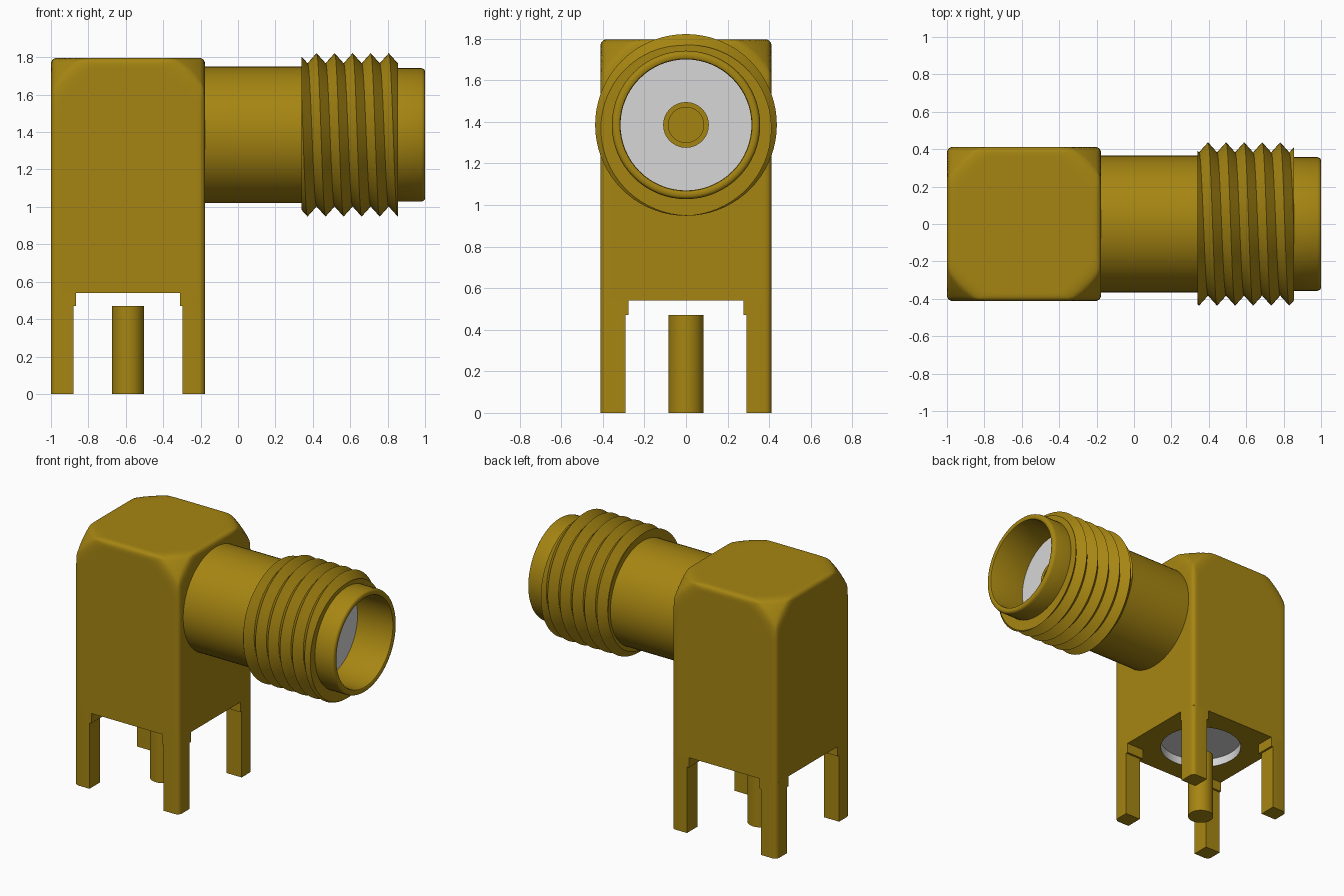
import bpy, bmesh, math
from mathutils import Vector

if "Cube" in bpy.data.objects:
    bpy.data.objects.remove(bpy.data.objects["Cube"], do_unlink=True)


def material(name, rgb):
    m = bpy.data.materials.new(name)
    m.use_nodes = True
    m.diffuse_color = (*rgb, 1)
    m.node_tree.nodes["Principled BSDF"].inputs["Base Color"].default_value = (*rgb, 1)
    return m


GOLD = material("gold plating", (0.38, 0.235, 0.006))
GREY = material("pale insulator", (0.68, 0.68, 0.68))

AXIS_Z = 1.385          # height of the barrel axis
CX = -0.588             # middle of the body in x
H = 0.412               # half width of the body
FILLET = 0.032
BASE = 0.54             # underside of the body
TAU = 2 * math.pi


def finish(bm, name, mat, angle=35, fix_normals=True):
    bmesh.ops.remove_doubles(bm, verts=bm.verts, dist=1e-5)
    if fix_normals:
        bmesh.ops.recalc_face_normals(bm, faces=bm.faces)
    me = bpy.data.meshes.new(name)
    bm.to_mesh(me)
    bm.free()
    me.materials.append(mat)
    ob = bpy.data.objects.new(name, me)
    bpy.context.collection.objects.link(ob)
    bpy.ops.object.select_all(action='DESELECT')
    ob.select_set(True)
    bpy.context.view_layer.objects.active = ob
    bpy.ops.object.shade_smooth_by_angle(angle=math.radians(angle))
    return ob


def sheet(bm, rows):
    """Quads between rows of points."""
    vs = [[bm.verts.new(p) for p in row] for row in rows]
    for a, b in zip(vs, vs[1:]):
        for i in range(len(a) - 1):
            bm.faces.new((a[i], a[i + 1], b[i + 1], b[i]))


def lathe(name, profile, mat, place, n=64):
    """Turn (along, radius) points round an axis; place maps them to space."""
    bm = bmesh.new()
    sheet(bm, [[place(t, r, TAU * i / n) for i in range(n + 1)] for t, r in profile])
    bmesh.ops.dissolve_degenerate(bm, edges=bm.edges, dist=1e-6)
    return finish(bm, name, mat)


def along_x(t, r, a):
    return (t, -r * math.sin(a), AXIS_Z + r * math.cos(a))


def along_z(t, r, a):
    return (CX + r * math.cos(a), r * math.sin(a), t)


def body_point(x, y, z):
    """Push a box point onto the filleted box with ball-rounded top corners."""
    p = Vector((x, y, max(z, 0)))
    q = p.copy()
    k, ball = H - FILLET, 0.62 - FILLET
    for _ in range(12):
        if q.length > ball:
            q *= ball / q.length
        q = Vector([max(-k, min(k, c)) for c in q])
    q += (p - q).normalized() * FILLET
    return (CX + q.x, q.y, AXIS_Z + q.z + min(z, 0))


# Body: top and four sides
edge = [H - d for d in (0, 0.008, 0.018, 0.032)]
half = [0.36 * i / 12 for i in range(13)] + edge[::-1]
ticks = [-t for t in half[:0:-1]] + half
heights = [BASE - AXIS_Z] + half
bm = bmesh.new()
sheet(bm, [[body_point(x, y, H) for x in ticks] for y in ticks])
for s in (-H, H):
    sheet(bm, [[body_point(s, t, z) for t in ticks] for z in heights])
    sheet(bm, [[body_point(t, s, z) for t in ticks] for z in heights])
finish(bm, "body", GOLD, 40)

# Underside plate with a round opening
bm = bmesh.new()
inner, outer = [], []
for i in range(65):
    c, s = math.cos(TAU * i / 64), math.sin(TAU * i / 64)
    m = H / max(abs(c), abs(s))
    inner.append((CX + 0.27 * c, 0.27 * s, BASE))
    outer.append(body_point(c * m, s * m, BASE - AXIS_Z))
sheet(bm, [outer, inner])
finish(bm, "underside_plate", GOLD)

# Recessed insulator under the body
lathe("lower_insulator", [(BASE, 0.27), (0.6, 0.27), (0.6, 0.0)], GREY, along_z)

# Four legs, each with a slightly wider shoulder
def leg_block(bm, sx, sy, w, z0, z1):
    pts = [(H - w, H - w), (H, H - w)]
    k = H - FILLET
    for i in range(6):
        a = math.pi / 2 * i / 5
        pts.append((k + FILLET * math.cos(a), k + FILLET * math.sin(a)))
    pts.append((H - w, H))
    lo = [bm.verts.new((CX + sx * x, sy * y, z0)) for x, y in pts]
    hi = [bm.verts.new((CX + sx * x, sy * y, z1)) for x, y in pts]
    bm.faces.new(lo)
    bm.faces.new(hi)
    for i in range(len(pts)):
        j = (i + 1) % len(pts)
        bm.faces.new((lo[i], lo[j], hi[j], hi[i]))


for sx, side in ((-1, "right"), (1, "left")):
    for sy, end in ((-1, "front"), (1, "back")):
        for w, z0, z1, part in ((0.12, 0, 0.47, "leg"), (0.135, 0.47, BASE, "leg_shoulder")):
            bm = bmesh.new()
            leg_block(bm, sx, sy, w, z0, z1)
            finish(bm, f"{end}_{side}_{part}", GOLD)

# Centre pin below the body
lathe("centre_pin", [(0, 0), (0, 0.085), (0.47, 0.085), (0.47, 0)], GOLD, along_z, 32)

# Barrel, and the hollow nose with rounded lip and bore
lathe("barrel", [(-0.2, 0.365), (0.345, 0.365)], GOLD, along_x)
lathe("nose", [(0.84, 0.357), (0.98, 0.357), (0.992, 0.353), (0.998, 0.347), (1.0, 0.337),
               (1.0, 0.325), (0.996, 0.318), (0.988, 0.315), (0.72, 0.315)], GOLD, along_x)

# Helical thread, cut flat at both ends
PITCH, CREST, X0, X1 = 0.0965, 0.42, 0.34, 0.855


def thread_point(k, a):
    x = CREST + PITCH * (k / 2 + a / TAU)
    x = max(X0, min(X1, x))
    phase = ((x - CREST) / PITCH - a / TAU) % 1
    r = 0.383 + 0.054 * abs(2 * phase - 1)
    return along_x(x, r, a)


angles = [TAU * i / 72 for i in range(73)]
rows = [[along_x(X0, 0.34, a) for a in angles]]
rows += [[thread_point(k, a) for a in angles] for k in range(-5, 12)]
rows += [[along_x(X1, 0.34, a) for a in angles]]
bm = bmesh.new()
sheet(bm, rows)
bmesh.ops.dissolve_degenerate(bm, edges=bm.edges, dist=1e-5)
finish(bm, "thread", GOLD, 30)

# Insulator face inside the bore, and the socket contact at its middle
lathe("bore_insulator", [(0.72, 0.316), (0.72, 0.1)], GREY, along_x)
lathe("socket_contact", [(0.70, 0.11), (0.73, 0.11), (0.73, 0.085), (0.65, 0.085), (0.65, 0)],
      GOLD, along_x, 32)
